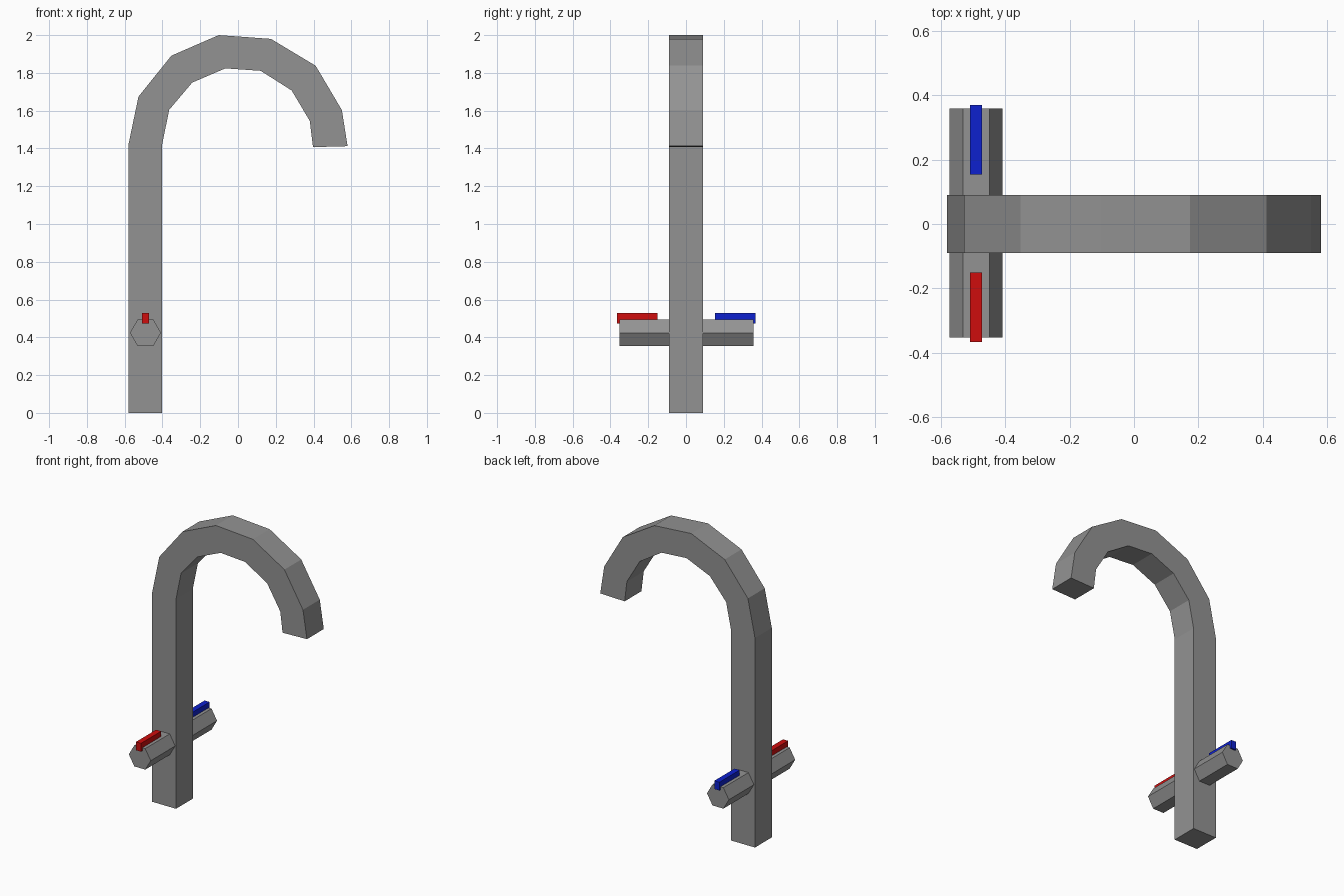
import bpy, bmesh, math
from mathutils import Matrix, Vector

if "Cube" in bpy.data.objects:
    bpy.data.objects.remove(bpy.data.objects["Cube"])


def material(name, rgb):
    m = bpy.data.materials.new(name)
    m.diffuse_color = (*rgb, 1)
    m.use_nodes = True
    m.node_tree.nodes["Principled BSDF"].inputs["Base Color"].default_value = m.diffuse_color
    return m


GREY = material("metal grey", (0.29, 0.29, 0.29))
RED = material("hot red", (0.62, 0.004, 0.004))
BLUE = material("cold blue", (0.004, 0.015, 0.62))


def finish(bm, name, mat):
    bmesh.ops.recalc_face_normals(bm, faces=bm.faces)
    mesh = bpy.data.meshes.new(name)
    bm.to_mesh(mesh)
    bm.free()
    mesh.materials.append(mat)
    ob = bpy.data.objects.new(name, mesh)
    bpy.context.collection.objects.link(ob)
    return ob


# Spout: square section swept along a post and a seven-step hook
outer = [(-0.58, 0), (-0.58, 1.42), (-0.527, 1.674), (-0.353, 1.891), (-0.102, 2.0),
         (0.174, 1.98), (0.411, 1.838), (0.55, 1.603), (0.58, 1.412)]
inner = [(-0.402, 0), (-0.402, 1.42), (-0.364, 1.605), (-0.242, 1.749), (-0.067, 1.824),
         (0.12, 1.811), (0.284, 1.707), (0.38, 1.546), (0.397, 1.407)]
bm = bmesh.new()
rings = [[bm.verts.new((x, y, z)) for (x, z), y in
          ((o, -0.09), (o, 0.09), (i, 0.09), (i, -0.09))] for o, i in zip(outer, inner)]
for a, b in zip(rings, rings[1:]):
    for k in range(4):
        n = (k + 1) % 4
        bm.faces.new((a[k], a[n], b[n], b[k]))
bm.faces.new(rings[0])
bm.faces.new(rings[-1])
finish(bm, "spout", GREY)

# Handle bar: hexagonal rod through the post
bm = bmesh.new()
bmesh.ops.create_cone(bm, cap_ends=True, segments=6, radius1=0.082, radius2=0.082, depth=0.71,
                      matrix=Matrix.Translation((-0.49, 0.003, 0.424))
                      @ Matrix.Rotation(math.pi / 2, 4, 'X') @ Matrix.Rotation(math.pi / 6, 4, 'Z'))
# Put two corners level so the top and bottom are flat
top = max(v.co.z for v in bm.verts)
if sum(abs(v.co.z - top) < 1e-4 for v in bm.verts) == 2:
    bmesh.ops.rotate(bm, verts=bm.verts, cent=Vector((-0.49, 0.003, 0.424)),
                     matrix=Matrix.Rotation(math.pi / 6, 3, 'Y'))
finish(bm, "handle_bar", GREY)

# Temperature markers: red at the front, blue at the back
for name, y, mat in (("hot_marker", -0.258, RED), ("cold_marker", 0.261, BLUE)):
    bm = bmesh.new()
    bmesh.ops.create_cube(bm, size=1, matrix=Matrix.Translation((-0.49, y, 0.502))
                          @ Matrix.Diagonal((0.038, 0.216, 0.056, 1)))
    finish(bm, name, mat)
